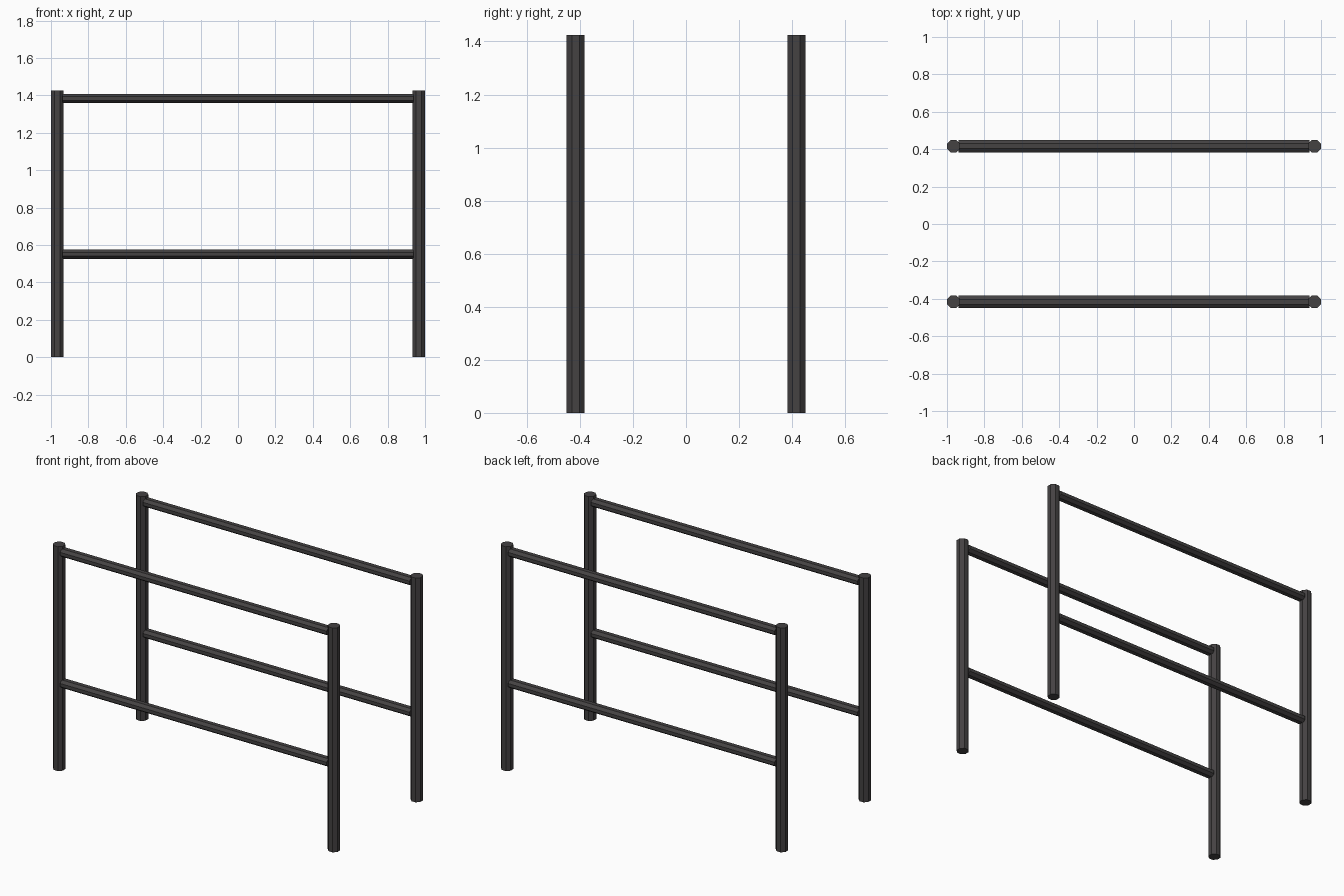
import bpy
import math
from mathutils import Matrix

cube = bpy.data.objects.get("Cube")
if cube:
    bpy.data.objects.remove(cube, do_unlink=True)

# Dark painted metal
metal = bpy.data.materials.new("dark_grey_metal")
metal.use_nodes = True
color = (0.058, 0.054, 0.055, 1)
metal.diffuse_color = color
metal.node_tree.nodes["Principled BSDF"].inputs["Base Color"].default_value = color

POST_X, POST_Y = 0.966, 0.416
POST_WIDTH, POST_HEIGHT = 0.068, 1.425
RAIL_WIDTH, RAIL_HEIGHT = 0.066, 0.05


def octagon_bar(name, location, width, depth, length, along_x=False):
    """Flat-sided octagonal bar; width and depth are measured across the flats."""
    bpy.ops.mesh.primitive_cylinder_add(
        vertices=8, radius=0.5 / math.cos(math.pi / 8), depth=1, location=location)
    bar = bpy.context.object
    bar.name = name
    # Bring a flat side to face each axis, whatever the primitive's start angle
    first = bar.data.vertices[0].co
    turn = math.pi / 8 - math.atan2(first.y, first.x)
    shape = Matrix.Diagonal((width, depth, length, 1)) @ Matrix.Rotation(turn, 4, "Z")
    if along_x:
        shape = Matrix.Rotation(math.pi / 2, 4, "Y") @ shape
    bar.data.transform(shape)
    bar.data.materials.append(metal)
    return bar


for side, y in (("front", -POST_Y), ("back", POST_Y)):
    # Upright posts
    for hand, x in (("right", -POST_X), ("left", POST_X)):
        octagon_bar(f"{side}_{hand}_post", (x, y, POST_HEIGHT / 2),
                    POST_WIDTH, POST_WIDTH, POST_HEIGHT)
    # Horizontal rails between the posts
    for level, z in (("lower", 0.55), ("upper", 1.383)):
        octagon_bar(f"{side}_{level}_rail", (0, y, z), RAIL_HEIGHT, RAIL_WIDTH,
                    2 * POST_X - POST_WIDTH + 0.01, along_x=True)
